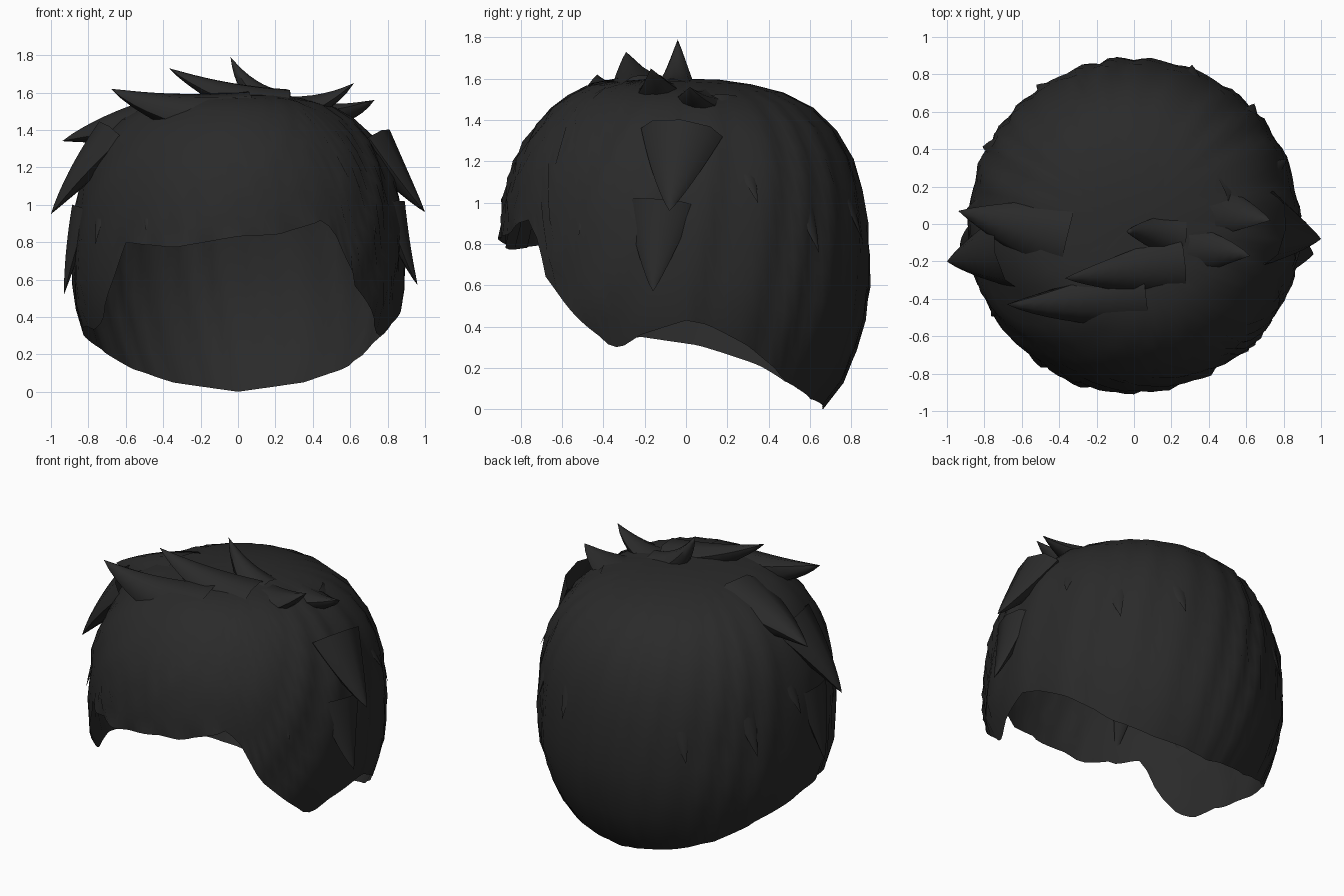
import bpy, bmesh, math, random
from mathutils import Vector

if "Cube" in bpy.data.objects:
    bpy.data.objects.remove(bpy.data.objects["Cube"])

random.seed(4)
hair = bpy.data.materials.new("dark grey hair")
hair.diffuse_color = (0.023, 0.023, 0.023, 1)
hair.use_nodes = True
hair.node_tree.nodes["Principled BSDF"].inputs["Base Color"].default_value = hair.diffuse_color

# Half profile (radius, height) from crown to nape
PROFILE = [(0, 1.6), (0.2, 1.595), (0.36, 1.565), (0.5, 1.525), (0.63, 1.45), (0.735, 1.34),
           (0.82, 1.18), (0.865, 1.0), (0.885, 0.78), (0.88, 0.5), (0.825, 0.3),
           (0.765, 0.14), (0.66, 0.0)]
# Hem height by azimuth: 0 = front, positive towards +x
HEM = [(-180, 0), (-150, 0.05), (-130, 0.13), (-115, 0.22), (-94, 0.31), (-75, 0.35),
       (-65, 0.33), (-58, 0.38), (-49, 0.57), (-43, 0.8), (-22, 0.77), (0, 0.83),
       (14, 0.84), (31, 0.92), (36, 0.83), (44, 0.58), (55, 0.42), (64, 0.30), (68, 0.30),
       (75, 0.36), (90, 0.43), (97, 0.41), (112, 0.30), (130, 0.13), (150, 0.05), (180, 0)]


def lerp_table(table, x):
    for (a, va), (b, vb) in zip(table, table[1:]):
        if x <= b:
            return va + (vb - va) * (x - a) / (b - a)
    return table[-1][1]


# Profile as radius and height against arc length
arc = [0]
for p, q in zip(PROFILE, PROFILE[1:]):
    arc.append(arc[-1] + math.dist(p, q))
R_AT = [(s, p[0]) for s, p in zip(arc, PROFILE)]
Z_AT = [(s, p[1]) for s, p in zip(arc, PROFILE)]
S_AT_Z = [(p[1], s) for s, p in list(zip(arc, PROFILE))[::-1]]

# Uneven hair ridges: random borders round the head
borders = [0]
while borders[-1] < 348:
    borders.append(borders[-1] + random.uniform(9, 24))
borders[-1] = 360
heights = [random.uniform(0.3, 1.2) for _ in borders]


def ripple(deg, z):
    """Saw-tooth ridges of hair, swept sideways across the fringe."""
    front = max(0, math.cos(math.radians(deg)))
    u = (deg + 180 - (12 + 60 * front) * (z - 0.8)) % 360
    i = max(k for k, b in enumerate(borders[:-1]) if b <= u)
    f = (u - borders[i]) / (borders[i + 1] - borders[i])
    tooth = f / 0.7 if f < 0.7 else (1 - f) / 0.3
    return (tooth - 0.45) * 0.032 * heights[i]


def surface(deg, s):
    """Point on the hair shell at an azimuth and arc length."""
    a = math.radians(deg)
    r, z = lerp_table(R_AT, s), lerp_table(Z_AT, s)
    fade = min(1, r / 0.8) ** 2 * min(1, 0.45 + max(0, z - 0.1))
    r += fade * (ripple(deg, z) + 0.02 * max(0, math.cos(a)))
    bump = math.exp(-((r - 0.5) / 0.2) ** 2)
    z += 0.035 * bump * (math.cos(a) > 0) * math.cos(a)
    return Vector((r * math.sin(a), -r * math.cos(a), z))


def buried(co):
    """True when a point lies below the shell surface."""
    if co.z > 1.6:
        return False
    return math.hypot(co.x, co.y) < lerp_table(R_AT, lerp_table(S_AT_Z, co.z)) - 0.025


def finish(bm, name, angle):
    bmesh.ops.recalc_face_normals(bm, faces=bm.faces)
    me = bpy.data.meshes.new(name)
    bm.to_mesh(me)
    bm.free()
    me.materials.append(hair)
    ob = bpy.data.objects.new(name, me)
    bpy.context.collection.objects.link(ob)
    bpy.context.view_layer.objects.active = ob
    ob.select_set(True)
    bpy.ops.object.shade_smooth_by_angle(angle=math.radians(angle))
    ob.select_set(False)


# Hair shell: open cap with a cut-out for the face
def hair_shell():
    bm = bmesh.new()
    cols, rows = 120, 14
    top = bm.verts.new((0, 0, 1.6))
    rings = []
    for j in range(1, rows + 1):
        degs = [-180 + 360 * i / cols for i in range(cols)]
        rings.append([bm.verts.new(surface(d, lerp_table(S_AT_Z, lerp_table(HEM, d)) * j / rows))
                      for d in degs])
    for i in range(cols):
        k = (i + 1) % cols
        bm.faces.new((top, rings[0][i], rings[0][k]))
        for a, b in zip(rings, rings[1:]):
            bm.faces.new((a[i], b[i], b[k], a[k]))
    finish(bm, "hair_shell", 60)


# Lock: pointed tuft growing out of the shell along a bent path
def lock(name, base, mid, tip, width, thick):
    b, m, t = Vector(base), Vector(mid), Vector(tip)
    bm = bmesh.new()
    steps, sides, rings = 9, 8, []
    for j in range(steps):
        u = j / steps
        c = (1 - u) ** 2 * b + 2 * u * (1 - u) * m + u * u * t
        d = ((1 - u) * (m - b) + u * (t - m)).normalized()
        side = d.cross(c - Vector((0, 0, 0.75))).normalized()
        up = side.cross(d)
        w, h = width / 2 * (1 - u) ** 0.9, thick / 2 * (1 - u) ** 0.9
        rings.append([bm.verts.new(c + side * w * math.cos(k * math.tau / sides)
                                   + up * h * math.sin(k * math.tau / sides))
                      for k in range(sides)])
    end = bm.verts.new(t)
    for k in range(sides):
        n = (k + 1) % sides
        for p, q in zip(rings, rings[1:]):
            bm.faces.new((p[k], p[n], q[n], q[k]))
        bm.faces.new((rings[-1][k], rings[-1][n], end))
    # Drop the hidden root
    hidden = [f for f in bm.faces if all(buried(v.co) for v in f.verts)]
    bmesh.ops.delete(bm, geom=hidden, context='FACES')
    finish(bm, name, 50)


hair_shell()

# Tufts on the crown: base, middle, tip, width, thickness
crown = [
    ((0.24, -0.06, 1.50), (0.05, -0.04, 1.58), (-0.04, -0.04, 1.79), 0.26, 0.22),
    ((0.25, -0.22, 1.50), (-0.12, -0.27, 1.58), (-0.37, -0.29, 1.73), 0.36, 0.24),
    ((0.05, -0.38, 1.44), (-0.40, -0.44, 1.48), (-0.68, -0.43, 1.62), 0.40, 0.32),
    ((-0.35, -0.08, 1.44), (-0.68, 0.00, 1.42), (-0.94, 0.07, 1.34), 0.46, 0.32),
    ((0.10, -0.16, 1.48), (0.42, -0.12, 1.48), (0.62, -0.17, 1.65), 0.42, 0.24),
    ((0.25, 0.10, 1.47), (0.55, 0.06, 1.45), (0.73, 0.02, 1.56), 0.42, 0.22),
]
for i, c in enumerate(crown):
    lock(f"crown_tuft_{i + 1}", *c)

# Tufts on the sides
sides = [
    ((-0.66, -0.14, 1.36), (-0.86, -0.18, 1.16), (-1.00, -0.20, 0.95), 0.42, 0.24),
    ((-0.82, -0.12, 0.98), (-0.89, -0.12, 0.75), (-0.93, -0.12, 0.52), 0.34, 0.14),
    ((0.72, -0.02, 1.34), (0.87, -0.06, 1.12), (1.00, -0.08, 0.96), 0.40, 0.22),
    ((0.82, -0.12, 1.00), (0.88, -0.15, 0.75), (0.96, -0.16, 0.57), 0.34, 0.15),
]
for i, c in enumerate(sides):
    lock(f"side_tuft_{i + 1}", *c)

# Small tufts that break up the outline, growing out of the shell
for i, deg in enumerate((-150, -122, -100, -62, -38, 50, 72, 108, 130, 155)):
    z = random.uniform(0.95, 1.25)
    pts = []
    for turn, dz, out in ((0, 0.25, -0.05), (2, 0.0, -0.005), (5, -0.25, 0.025)):
        a = math.radians(deg + turn)
        r = lerp_table(R_AT, lerp_table(S_AT_Z, z + dz)) + out
        pts.append((r * math.sin(a), -r * math.cos(a), z + dz))
    lock(f"outline_tuft_{i + 1}", *pts, 0.24, 0.07)
